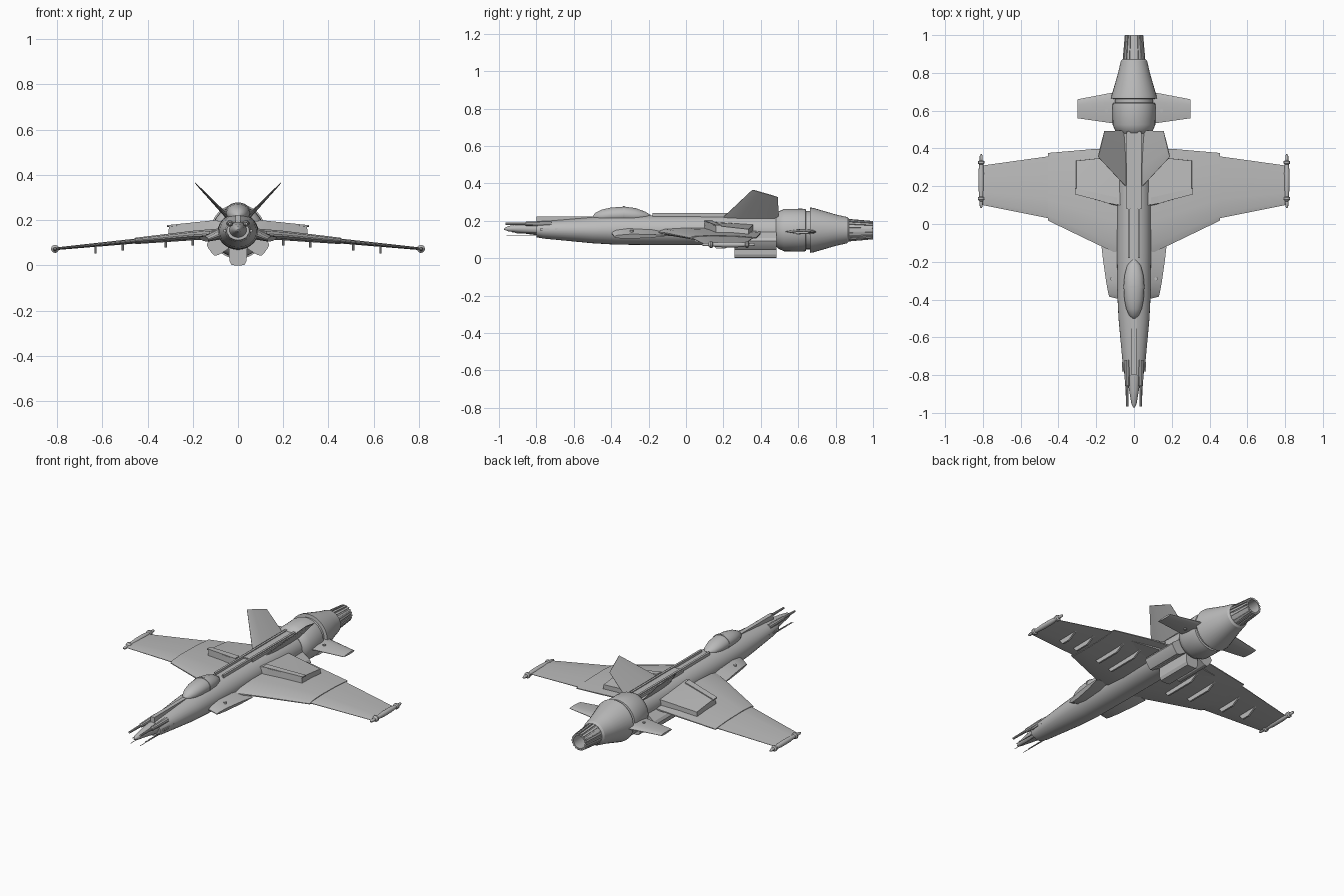
import bpy, bmesh, math
from mathutils import Vector

if "Cube" in bpy.data.objects:
    bpy.data.objects.remove(bpy.data.objects["Cube"])

grey = bpy.data.materials.new("hull_grey")
grey.diffuse_color = (0.5, 0.5, 0.5, 1)
grey.use_nodes = True
grey.node_tree.nodes["Principled BSDF"].inputs["Base Color"].default_value = grey.diffuse_color


def finish(name, bm, mirror=False, angle=30):
    bmesh.ops.remove_doubles(bm, verts=bm.verts, dist=1e-5)
    bmesh.ops.recalc_face_normals(bm, faces=bm.faces)
    me = bpy.data.meshes.new(name)
    bm.to_mesh(me)
    bm.free()
    me.materials.append(grey)
    ob = bpy.data.objects.new(name, me)
    bpy.context.collection.objects.link(ob)
    if mirror:
        ob.modifiers.new("mirror", 'MIRROR')
    bpy.ops.object.select_all(action='DESELECT')
    ob.select_set(True)
    bpy.context.view_layer.objects.active = ob
    bpy.ops.object.shade_smooth_by_angle(angle=math.radians(angle))
    return ob


def skin(bm, rings, caps=True):
    """Join closed rings of points into one surface."""
    rows = [[bm.verts.new(p) for p in r] for r in rings]
    n = len(rows[0])
    for a, b in zip(rows, rows[1:]):
        for i in range(n):
            j = (i + 1) % n
            bm.faces.new((a[i], a[j], b[j], b[i]))
    if caps:
        bm.faces.new(rows[0])
        bm.faces.new(rows[-1])


def loft(name, sections, x=0, n=28, mirror=False):
    """Elliptical sections along y: (y, half width, bottom z, top z)."""
    bm = bmesh.new()
    rings = []
    for y, w, lo, hi in sections:
        rings.append([(x + w * math.cos(t), y, (lo + hi) / 2 + (hi - lo) / 2 * math.sin(t))
                      for t in (2 * math.pi * i / n for i in range(n))])
    skin(bm, rings)
    return finish(name, bm, mirror)


def lathe(name, profile, x=0, z=0.15, n=32, mirror=False):
    """Round sections along y: (y, radius)."""
    return loft(name, [(y, r, z - r, z + r) for y, r in profile], x, n, mirror)


def panel(name, stations, mirror=True):
    """Tapered aerofoil; each station is (leading point, trailing point, thickness)."""
    span = Vector(stations[-1][0]) - Vector(stations[0][0])
    bm = bmesh.new()
    rings = []
    for le, te, t in stations:
        le, te = Vector(le), Vector(te)
        up = (te - le).cross(span).normalized() * t / 2
        p = lambda f, s: le.lerp(te, f) + up * s
        rings.append([p(0, .15), p(.08, .7), p(.3, 1), p(.7, .8), p(1, .15),
                      p(1, -.15), p(.7, -.8), p(.3, -1), p(.08, -.7), p(0, -.15)])
    skin(bm, rings)
    return finish(name, bm, mirror, 25)


def hull(name, points, mirror=False):
    bm = bmesh.new()
    vs = [bm.verts.new(p) for p in points]
    bmesh.ops.convex_hull(bm, input=vs)
    bmesh.ops.dissolve_limit(bm, angle_limit=0.02, verts=bm.verts, edges=bm.edges)
    return finish(name, bm, mirror, 20)


def box(name, x, y, z, mirror=False):
    return hull(name, [(a, b, c) for a in x for b in y for c in z], mirror)


# Fuselage, spine and canopy
loft("fuselage", [(-.80, .05, .112, .193), (-.76, .058, .105, .198), (-.5, .082, .08, .22),
                  (-.38, .088, .073, .228), (-.15, .09, .07, .23), (.15, .09, .07, .23),
                  (.3, .088, .068, .23), (.5, .085, .062, .23)])
loft("canopy", [(-.5, .006, .215, .222), (-.485, .025, .2, .243), (-.45, .041, .19, .26),
                (-.4, .051, .19, .271), (-.33, .055, .19, .276), (-.27, .05, .19, .268),
                (-.22, .036, .2, .25), (-.19, .012, .21, .232)])
loft("canopy_frame", [(-.338, .0565, .19, .2785), (-.328, .0565, .19, .2785)])
box("spine", (-.04, .04), (.08, .5), (.2, .236))
for s in (-1, 1):
    box("spine_rail", (s * .026 - .006, s * .026 + .006), (-.18, .5), (.22, .241))
box("nose_ridge", (-.012, .012), (-.8, -.5), (.16, .222))

# Nose cone, upper barrels and sensor needles
loft("nose_cone", [(-.972, .004, .152, .16), (-.95, .014, .144, .172), (-.88, .026, .134, .184),
                   (-.79, .04, .122, .192)], n=16)
lathe("nose_barrel", [(-.965, .006), (-.86, .008), (-.855, .012), (-.72, .016)],
      .036, .184, 10, True)
for x, z, y in ((.03, .12, -.96), (.042, .135, -.93)):
    lathe("sensor_needle", [(y, .0015), (-.8, .0025), (-.74, .005)], x, z, 6, True)
for y in (-.78, -.70):
    box("cheek_vent", (.04, .064), (y, y + .05), (.148, .158), True)

# Engine housing, cone and ribbed nozzle
lathe("engine_collar", [(.48, .085), (.495, .1), (.525, .113), (.62, .115), (.64, .112),
                        (.642, .102), (.662, .102), (.664, .121), (.68, .119), (.8, .084),
                        (.862, .07), (.872, .06)])
lathe("nozzle", [(.86, .056), (1.0, .043), (1.0, .037), (.9, .046), (.9, .002)])
for i in range(18):
    a = 2 * math.pi * i / 18
    pts = []
    for y, r in ((.862, .061), (1.0, .049)):
        for d in (-.11, .11):
            for rr in (r, r - .009):
                pts.append((rr * math.cos(a + d), y, .15 + rr * math.sin(a + d)))
    hull("nozzle_petal", pts)

# Main wings: thick inner panel, thinner outer panel, fairing at the joint
panel("inner_wing", [((.06, -.17, .14), (.06, .4, .14), .05),
                     ((.2, -.105, .132), (.2, .398, .132), .042),
                     ((.455, .018, .108), (.455, .376, .108), .028)])
panel("outer_wing", [((.44, .028, .109), (.44, .36, .109), .022),
                     ((.8, .1, .074), (.8, .31, .074), .012)])
lathe("wingtip_pod", [(.085, .004), (.095, .008), (.12, .009), (.13, .018), (.14, .018),
                      (.145, .011), (.2, .015), (.27, .015), (.315, .011), (.32, .017),
                      (.332, .017), (.337, .008), (.36, .008), (.37, .003)],
      .809, .073, 12, True)

# Pylons under the wings
for x, y0, y1, z in ((.2, .02, .3, .122), (.32, .06, .3, .113),
                     (.51, .1, .28, .1), (.63, .13, .27, .087)):
    h = [(y0, z), (y1, z), (y0 + .03, z - .034), (y1 - .06, z - .034)]
    hull("wing_pylon", [(x + d, y, c) for d in (-.005, .005) for y, c in h], True)

# Raised intake boxes above the wing roots
hull("intake_box", [(.07, .09, .12), (.31, .16, .12), (.31, .335, .115), (.07, .36, .12),
                    (.07, .10, .197), (.14, .11, .193), (.305, .16, .174),
                    (.305, .335, .155), (.07, .36, .18)], True)
hull("intake_cover", [(x, y, z + d) for d in (0, .007) for x, y, z in
                      ((.09, .1, .194), (.313, .157, .171), (.313, .19, .169), (.09, .14, .194))], True)

# Canted tail fins and horizontal tailplanes
panel("tail_fin", [((.045, .2, .22), (.055, .495, .215), .016),
                   ((.19, .355, .366), (.157, .492, .327), .005)])
panel("tailplane", [((.09, .53 - .01 + .18, .142), (.09, .53, .142), .026),
                    ((.3, .66, .138), (.3, .56, .138), .012)])
bm = bmesh.new()
bmesh.ops.create_cone(bm, cap_ends=True, segments=12, radius1=.009, radius2=.009, depth=.03)
bmesh.ops.translate(bm, verts=bm.verts, vec=(.145, .6, .141))
finish("tailplane_pivot", bm, True)

# Forward strakes beside the cockpit
panel("forward_strake", [((.07, -.4, .14), (.07, -.1, .14), .05),
                         ((.13, -.385, .115), (.172, -.11, .12), .026)])
bm = bmesh.new()
bmesh.ops.create_cone(bm, cap_ends=True, segments=12, radius1=.009, radius2=.009, depth=.04)
bmesh.ops.translate(bm, verts=bm.verts, vec=(.118, -.29, .13))
finish("strake_pivot", bm, True)

# Three pods around the lower rear fuselage
for k in (-1, 0, 1):
    a = k * math.radians(56)
    out, side = Vector((math.sin(a), 0, -math.cos(a))), Vector((math.cos(a), 0, math.sin(a)))
    pts = [Vector((0, y, .15)) + out * r + side * w * s
           for y in (.26, .485) for r, w in ((.07, .04), (.13, .038), (.147, .03), (.15, .015))
           for s in (-1, 1)]
    hull("lower_pod", pts)
